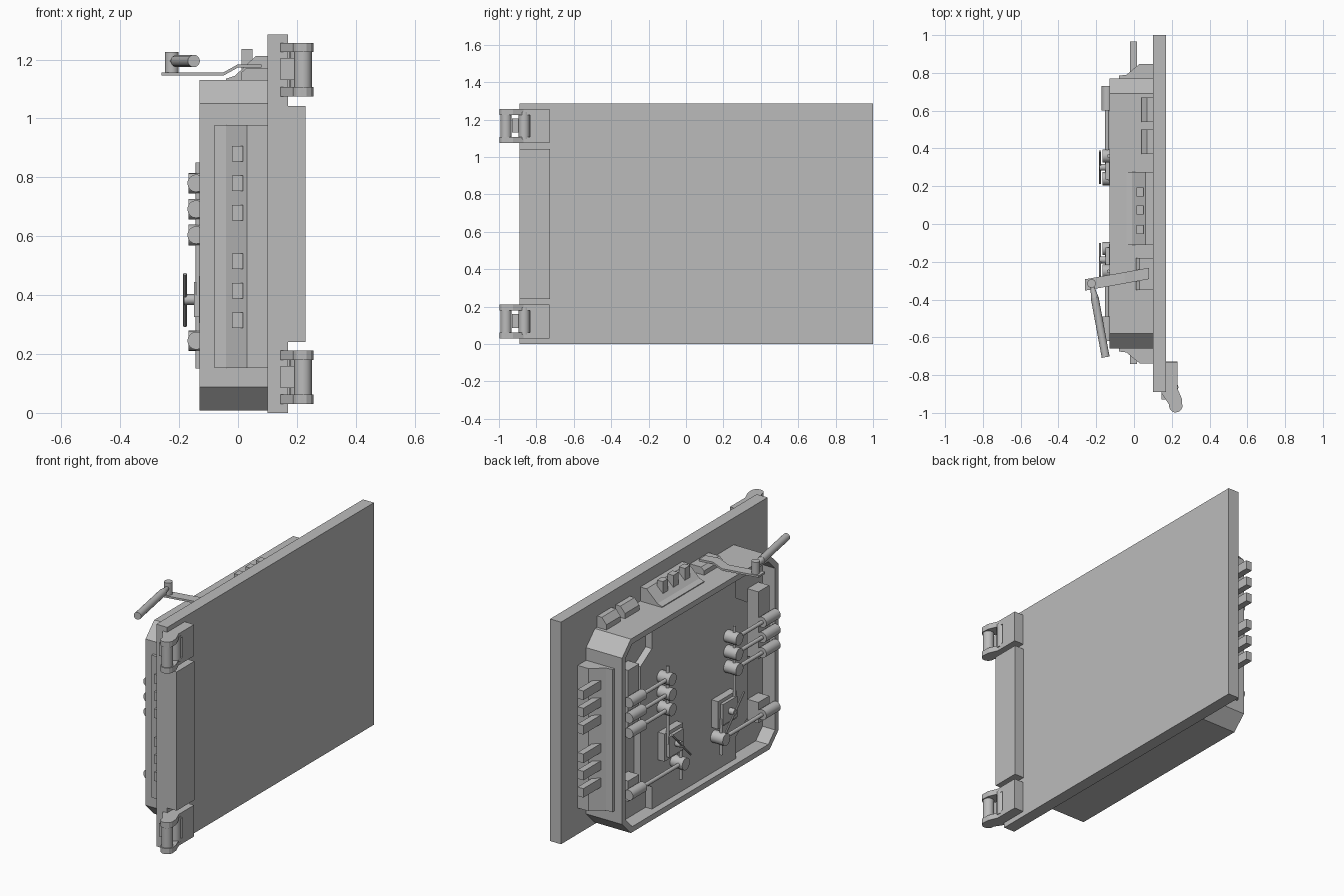
import bpy, bmesh, math
from mathutils import Vector, Matrix

cube = bpy.data.objects.get("Cube")
if cube:
    bpy.data.objects.remove(cube)

steel = bpy.data.materials.new("steel_grey")
steel.use_nodes = True
GREY = (0.5, 0.5, 0.5, 1)
steel.diffuse_color = GREY
steel.node_tree.nodes["Principled BSDF"].inputs["Base Color"].default_value = GREY

MID = 0.055  # mirror line of the door body along y


def finish(name, bm, smooth=False):
    bmesh.ops.recalc_face_normals(bm, faces=bm.faces)
    mesh = bpy.data.meshes.new(name)
    bm.to_mesh(mesh)
    bm.free()
    mesh.materials.append(steel)
    ob = bpy.data.objects.new(name, mesh)
    bpy.context.collection.objects.link(ob)
    if smooth:
        bpy.ops.object.select_all(action='DESELECT')
        ob.select_set(True)
        bpy.context.view_layer.objects.active = ob
        bpy.ops.object.shade_smooth_by_angle(angle=math.radians(40))
    return ob


def prism_bm(pts, axis, a, b):
    """Extrude a 2D profile along an axis from a to b."""
    def place(p, t):
        return {'x': (t, p[0], p[1]), 'y': (p[0], t, p[1]), 'z': (p[0], p[1], t)}[axis]
    bm = bmesh.new()
    lo = [bm.verts.new(place(p, a)) for p in pts]
    hi = [bm.verts.new(place(p, b)) for p in pts]
    first = bm.faces.new(lo)
    bm.faces.new(hi)
    n = len(pts)
    for i in range(n):
        j = (i + 1) % n
        bm.faces.new((lo[i], lo[j], hi[j], hi[i]))
    bmesh.ops.recalc_face_normals(bm, faces=bm.faces)
    return bm, first


def prism(name, pts, axis, a, b):
    return finish(name, prism_bm(pts, axis, a, b)[0])


def box(name, x, y, z):
    return prism(name, [(x[0], y[0]), (x[1], y[0]), (x[1], y[1]), (x[0], y[1])], 'z', *z)


def rod(name, p, q, r, r2=None, sides=16):
    p, q = Vector(p), Vector(q)
    d = q - p
    m = Matrix.Translation((p + q) / 2) @ d.to_track_quat('Z', 'Y').to_matrix().to_4x4()
    bm = bmesh.new()
    bmesh.ops.create_cone(bm, cap_ends=True, segments=sides, radius1=r,
                          radius2=r if r2 is None else r2, depth=d.length, matrix=m)
    return finish(name, bm, True)


# Outer slab and hinge-side strip
box("door_slab", (0.10, 0.17), (-0.89, 1.0), (0, 1.285))
box("hinge_strip", (0.17, 0.23), (-0.89, -0.727), (0.24, 1.043))

# Chamfered door body with a recessed inner face
y0, y1, z0, z1, c = -0.66, 0.77, 0.008, 1.13, 0.08
octagon = [(y0 + c, z0), (y1 - c, z0), (y1, z0 + c), (y1, z1 - c),
           (y1 - c, z1), (y0 + c, z1), (y0, z1 - c), (y0, z0 + c)]
bm, face = prism_bm(octagon, 'x', -0.13, 0.10)
bmesh.ops.inset_region(bm, faces=[face], thickness=0.035)
pushed = bmesh.ops.extrude_discrete_faces(bm, faces=[face])["faces"][0]
bmesh.ops.translate(bm, verts=pushed.verts, vec=(0.08, 0, 0))
finish("door_body", bm)

# Raised mechanism plate: a wide panel with narrower necks
quarter = [(0.385, 0.53), (0.385, 0.40), (0.49, 0.335)]
right = quarter + [(y, -z) for y, z in reversed(quarter)]
outline = right + [(-y, -z) for y, z in right]
prism("mechanism_plate", [(MID + y, 0.569 + z) for y, z in outline], 'x', -0.09, -0.045)

BOLT_Z = (0.88, 0.78, 0.68, 0.515, 0.415, 0.315)
ROD_Z = (0.78, 0.692, 0.604)

for side, label in ((1, "back"), (-1, "front")):
    def Y(v):
        return MID + side * (v - MID)

    # Sloped bolt housing with six square bolts
    ridge = [(-0.08, 0.76), (-0.08, 0.785), (-0.04, 0.79), (0.03, 0.848), (0.10, 0.848), (0.10, 0.76)]
    prism(label + "_bolt_housing", [(x, Y(y)) for x, y in ridge], 'z', 0.152, 0.977)
    tip = 0.967 if side == 1 else -0.74
    for z in BOLT_Z:
        box(label + "_bolt", (-0.02, 0.017), sorted((tip, Y(0.76))), (z - 0.026, z + 0.026))

    # Guide blocks carrying the sliding rods
    for za, zb in ((0.56, 0.95), (0.19, 0.31)):
        box(label + "_guide_block", (-0.12, -0.05), sorted((Y(0.60), Y(0.70))), (za, zb))

    # Sliding rods with thick sleeves and round pivots
    for z, py in [(z, 0.36) for z in ROD_Z] + [(0.245, 0.24)]:
        rod(label + "_rod_sleeve", (-0.142, Y(0.60), z), (-0.142, Y(0.73), z), 0.03)
        rod(label + "_slide_rod", (-0.142, Y(py), z), (-0.142, Y(0.61), z), 0.011, sides=10)
        rod(label + "_pivot", (-0.168, Y(py), z), (-0.085, Y(py), z), 0.035)
    rod(label + "_upper_link", (-0.135, Y(0.36), 0.40), (-0.135, Y(0.36), 0.85), 0.009, sides=10)
    rod(label + "_lower_link", (-0.135, Y(0.24), 0.15), (-0.135, Y(0.24), 0.36), 0.009, sides=10)

    # Gear case with a hub and slanted turning bar
    box(label + "_gear_case", (-0.132, -0.085), sorted((Y(0.215), Y(0.385))), (0.305, 0.465))
    box(label + "_gear_cover", (-0.15, -0.13), sorted((Y(0.235), Y(0.365))), (0.325, 0.445))
    rod(label + "_hub", (-0.183, Y(0.30), 0.385), (-0.145, Y(0.30), 0.385), 0.018)
    rod(label + "_turning_bar", (-0.18, Y(0.385), 0.472), (-0.18, Y(0.215), 0.295), 0.006, sides=8)

# Top bolt housing with three bolts
prism("top_bolt_housing", [(-0.04, 1.12), (-0.04, 1.135), (-0.01, 1.145), (0.06, 1.212), (0.10, 1.212), (0.10, 1.12)],
      'y', -0.11, 0.275)
for y in (0.17, 0.075, -0.03):
    box("top_bolt", (0.012, 0.05), (y - 0.024, y + 0.024), (1.12, 1.235))

# Small wedge covers on top
wedge = [(0.04, 1.12), (0.04, 1.16), (0.07, 1.195), (0.10, 1.195), (0.10, 1.12)]
for ya in (0.37, 0.54):
    prism("wedge_cover", wedge, 'y', ya, ya + 0.13)

# Crank arm: pedestal, cranked strap, post and handle
prism("crank_pedestal", [(0.01, 1.12), (0.01, 1.155), (0.03, 1.172), (0.10, 1.172), (0.10, 1.12)],
      'y', -0.35, -0.18)
strap = [(-0.26, 1.145), (-0.05, 1.145), (0, 1.173), (0.08, 1.173)]
bm, _ = prism_bm(strap + [(x, z + 0.011) for x, z in reversed(strap)], 'y', -0.03, 0.03)
for v in bm.verts:
    v.co.y += -0.276 + 0.18 * v.co.x
finish("crank_strap", bm)
rod("crank_post", (-0.225, -0.315, 1.15), (-0.225, -0.315, 1.226), 0.023)
rod("handle_neck", (-0.222, -0.325, 1.195), (-0.208, -0.39, 1.195), 0.009, 0.02)
rod("crank_handle", (-0.208, -0.39, 1.195), (-0.150, -0.705, 1.195), 0.021)

# Hinges: angled leaf plates, mounting block, knuckle and pin
leaf = [(0.145, -0.73), (0.23, -0.73), (0.23, -0.87), (0.253, -0.925)]
px, py, pr = 0.221, -0.962, 0.036
leaf += [(px + pr * math.cos(a), py + pr * math.sin(a))
         for a in (math.radians(20 - 30 * i) for i in range(8))]
leaf += [(0.145, -0.895)]
for zb in (0.03, 1.075):
    for za in (zb, zb + 0.15):
        prism("hinge_leaf", leaf, 'z', za, za + 0.032)
    box("hinge_block", (0.16, 0.23), (-0.835, -0.73), (zb, zb + 0.182))
    box("hinge_tongue", (0.145, 0.205), (-0.93, -0.83), (zb + 0.055, zb + 0.13))
    rod("hinge_pin", (px, py, zb + 0.02), (px, py, zb + 0.165), 0.03)
    rod("hinge_knuckle", (0.205, -0.865, zb + 0.02), (0.205, -0.865, zb + 0.165), 0.03)
